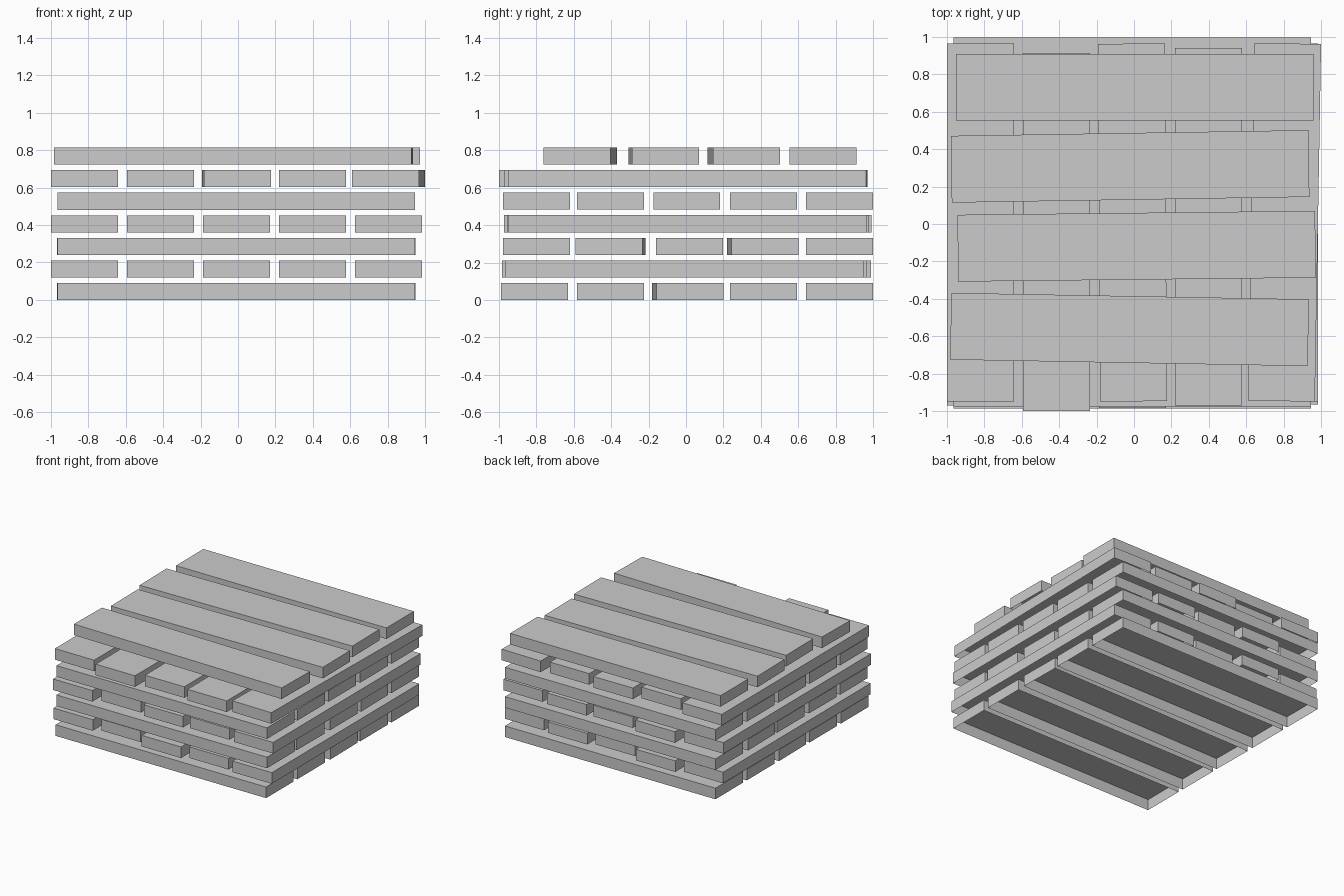
import bpy, bmesh
from mathutils import Matrix

if "Cube" in bpy.data.objects:
    bpy.data.objects.remove(bpy.data.objects["Cube"])

LENGTH, WIDTH, THICK, PITCH = 1.912, 0.357, 0.091, 0.1204


def plank(name, layer, x, y, turn=0.0, along_y=False):
    """One board shell with an open underside, along x or y, turned about z."""
    size = (WIDTH, LENGTH, THICK) if along_y else (LENGTH, WIDTH, THICK)
    bm = bmesh.new()
    bmesh.ops.create_cube(bm, size=1.0, matrix=Matrix.Diagonal((*size, 1)))
    bm.normal_update()
    under = [f for f in bm.faces if f.normal.z < -0.5]
    bmesh.ops.delete(bm, geom=under, context='FACES')
    mesh = bpy.data.meshes.new(name)
    bm.to_mesh(mesh)
    bm.free()
    obj = bpy.data.objects.new(name, mesh)
    obj.location = (x, y, layer * PITCH + THICK / 2)
    obj.rotation_euler.z = turn
    bpy.context.collection.objects.link(obj)


# Lengthwise layers: (y centre, turn) for each board
lengthwise = {
    0: [(-0.808, 0), (-0.403, 0), (0.009, 0.013), (0.413, 0), (0.819, 0)],
    2: [(-0.797, 0), (-0.403, -0.008), (0.018, 0), (0.41, 0.012), (0.819, 0)],
    4: [(-0.797, 0), (-0.402, 0), (0.004, 0), (0.413, 0), (0.819, 0)],
}
for layer, boards in lengthwise.items():
    for i, (y, turn) in enumerate(boards):
        plank(f"long_plank_{layer}_{i}", layer, -0.01, y, turn)

# Crosswise layers: (y centre, turn) for each board, at even x spacing
crosswise = {
    1: [(-0.01, 0), (0.03, 0), (-0.027, 0), (0.01, 0), (-0.01, 0)],
    3: [(-0.015, 0), (0.035, 0), (0.0, 0), (0.02, 0), (0.008, 0)],
    5: [(0.008, 0), (-0.043, 0), (0.008, 0.006), (-0.014, 0), (0.009, -0.0175)],
}
for layer, boards in crosswise.items():
    for i, (y, turn) in enumerate(boards):
        plank(f"cross_plank_{layer}_{i}", layer, -0.821 + i * 0.4065, y, turn, True)

# Loose top layer: four shifted boards
top = [(-0.024, -0.564, -0.018), (0.014, -0.119, 0.011),
       (-0.021, 0.308, 0.016), (0.005, 0.731, 0)]
for i, (x, y, turn) in enumerate(top):
    plank(f"top_plank_{i}", 6, x, y, turn)
